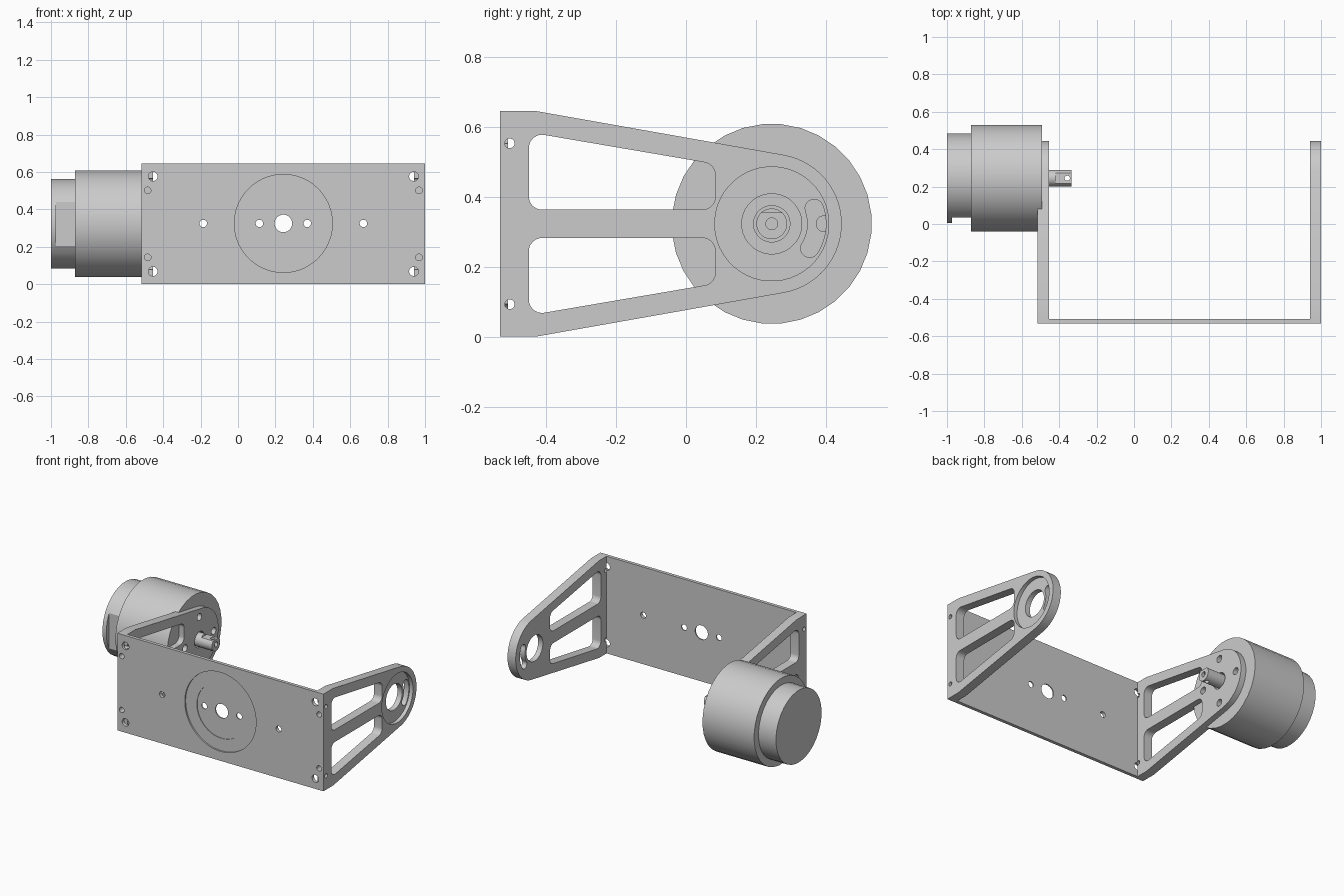
import bpy, bmesh
from math import sin, cos, radians, tau
from mathutils import Vector

if "Cube" in bpy.data.objects:
    bpy.data.objects.remove(bpy.data.objects["Cube"])

CY, CZ = 0.245, 0.3225      # motor axis (y, z)
PX = 0.2425                 # bracket centre in x
FRONT = -0.531


def prism(name, pts, a, b, axis='x'):
    """Extrude a closed 2D outline from a to b along an axis."""
    put = {'x': lambda u, v, t: (t, u, v),
           'y': lambda u, v, t: (u, t, v),
           'z': lambda u, v, t: (u, v, t)}[axis]
    bm = bmesh.new()
    lo = [bm.verts.new(put(u, v, a)) for u, v in pts]
    hi = [bm.verts.new(put(u, v, b)) for u, v in pts]
    bm.faces.new(lo)
    bm.faces.new(hi[::-1])
    n = len(pts)
    for i in range(n):
        j = (i + 1) % n
        bm.faces.new((lo[i], hi[i], hi[j], lo[j]))
    bmesh.ops.recalc_face_normals(bm, faces=bm.faces)
    me = bpy.data.meshes.new(name)
    bm.to_mesh(me)
    bm.free()
    ob = bpy.data.objects.new(name, me)
    bpy.context.collection.objects.link(ob)
    return ob


def arc(c, r, a0, a1, n):
    return [(c[0] + r * cos(radians(a0 + (a1 - a0) * i / n)),
             c[1] + r * sin(radians(a0 + (a1 - a0) * i / n))) for i in range(n + 1)]


def circle(u, v, r, n=32):
    return [(u + r * cos(tau * (i + 0.5) / n), v + r * sin(tau * (i + 0.5) / n)) for i in range(n)]


def rect(u0, v0, u1, v1):
    return [(u0, v0), (u1, v0), (u1, v1), (u0, v1)]


def rounded(pts, r, n=6):
    """Round every corner of a convex outline with quadratic-free true arcs."""
    out = []
    for i, q in enumerate(pts):
        p = Vector((*q, 0))
        d0 = (Vector((*pts[i - 1], 0)) - p).normalized()
        d1 = (Vector((*pts[(i + 1) % len(pts)], 0)) - p).normalized()
        half = d0.angle(d1) / 2
        c = p + (d0 + d1).normalized() * (r / sin(half))
        s = p + d0 * (r * cos(half) / sin(half)) - c
        e = p + d1 * (r * cos(half) / sin(half)) - c
        for k in range(n + 1):
            w = s.lerp(e, k / n).normalized() * r + c
            out.append((w.x, w.y))
    return out


def cut(ob, pts, a, b, axis='x'):
    """Subtract an extruded outline from an object."""
    cutter = prism('cutter', pts, a, b, axis)
    m = ob.modifiers.new('bool', 'BOOLEAN')
    m.operation, m.object, m.solver = 'DIFFERENCE', cutter, 'EXACT'
    dg = bpy.context.evaluated_depsgraph_get()
    me = bpy.data.meshes.new_from_object(ob.evaluated_get(dg))
    ob.modifiers.clear()
    ob.data = me
    bpy.data.objects.remove(cutter)


# Tapered side arms with a round end and two windows
outline = [(FRONT, 0.645), (FRONT, 0), (-0.43, 0)]
outline += arc((CY, CZ), 0.20, -80, 80, 28) + [(-0.43, 0.645)]
upper = [(-0.449, 0.363), (0.084, 0.363), (0.084, 0.493), (-0.449, 0.584)]
lower = [(y, 2 * CZ - z) for y, z in upper][::-1]
motor_arm = prism('motor_arm', outline, -0.515, -0.455)
idler_arm = prism('idler_arm', outline, 0.94, 1.0)
for arm in (motor_arm, idler_arm):
    for w in (upper, lower):
        cut(arm, rounded(w, 0.037), -2, 2)

# Motor arm: shaft hole and four mounting holes
cut(motor_arm, circle(CY, CZ, 0.052), -0.7, -0.3)
for dy, dz in ((0, 1), (1, 0), (0, -1), (-1, 0)):
    cut(motor_arm, circle(CY + 0.15 * dy, CZ + 0.15 * dz, 0.023, 16), -0.7, -0.3)

# Idler arm: bearing recess, bore and curved slot
cut(idler_arm, circle(CY, CZ, 0.163, 48), 0.975, 1.1)
cut(idler_arm, circle(CY, CZ, 0.086), 0.8, 1.1)
a0, a1, rm, hw = -33, 20, 0.129, 0.026
ends = [(CY + rm * cos(radians(t)), CZ + rm * sin(radians(t))) for t in (a0, a1)]
slot = arc((CY, CZ), rm + hw, a0, a1, 12) + arc(ends[1], hw, a1, a1 + 180, 8)[1:]
slot += arc((CY, CZ), rm - hw, a1, a0, 12)[1:] + arc(ends[0], hw, a0 + 180, a0 + 360, 8)[1:-1]
cut(idler_arm, slot, 0.8, 1.1)

# Back plate between the arms, with a stepped round recess and holes
plate = prism('back_plate', rect(-0.455, 0, 0.94, 0.645), FRONT, -0.509, 'y')
cut(plate, circle(PX, 0.325, 0.262, 64), -0.6, FRONT + 0.010, 'y')
cut(plate, circle(PX, 0.325, 0.18, 48), -0.6, FRONT + 0.014, 'y')
cut(plate, circle(PX, 0.325, 0.047), -0.6, -0.45, 'y')
for s, arm in ((-1, motor_arm), (1, idler_arm)):
    for dx in (0.128, 0.428):
        cut(plate, circle(PX + s * dx, 0.325, 0.02, 16), -0.6, -0.45, 'y')
    # Corner fixings: relief hole across the joint, screw hole, cross hole
    for t in (-1, 1):
        relief = circle(PX + s * 0.6975, CZ + t * 0.254, 0.025, 16)
        cut(plate, relief, -0.6, -0.45, 'y')
        cut(arm, relief, -0.6, -0.509, 'y')
        cut(arm, circle(PX + s * 0.7255, CZ + t * 0.179, 0.018, 16), -0.6, -0.475, 'y')
        xc = PX + s * 0.7275
        cut(arm, circle(-0.504, CZ + t * 0.23, 0.014, 16), xc - 0.05, xc + 0.05)

# Motor body, seated slightly into the arm
body = prism('motor_body', circle(CY, CZ, 0.286, 32), -0.872, -0.493)

# Rear cap with a flat on the front side
cap = prism('motor_rear_cap', circle(CY, CZ, 0.24, 32), -1.0, -0.86)
cut(cap, rect(-0.1, 0.0, 0.036, 0.7), -0.972, -0.872)

# Output shaft with flat, centre hole and cross hole
shaft = prism('motor_shaft', circle(CY, CZ, 0.044), -0.52, -0.333)
cut(shaft, rect(0.1, CZ + 0.033, 0.4, 0.5), -0.42, -0.3)
cut(shaft, circle(CY, CZ, 0.017, 16), -0.39, -0.3)
cut(shaft, circle(-0.357, CY, 0.014, 16), 0.1, 0.6, 'z')

# Smooth round walls, keep edges sharp
bpy.ops.object.select_all(action='DESELECT')
for ob in (plate, motor_arm, idler_arm, body, cap, shaft):
    ob.select_set(True)
bpy.context.view_layer.objects.active = plate
bpy.ops.object.shade_smooth_by_angle(angle=radians(30))
